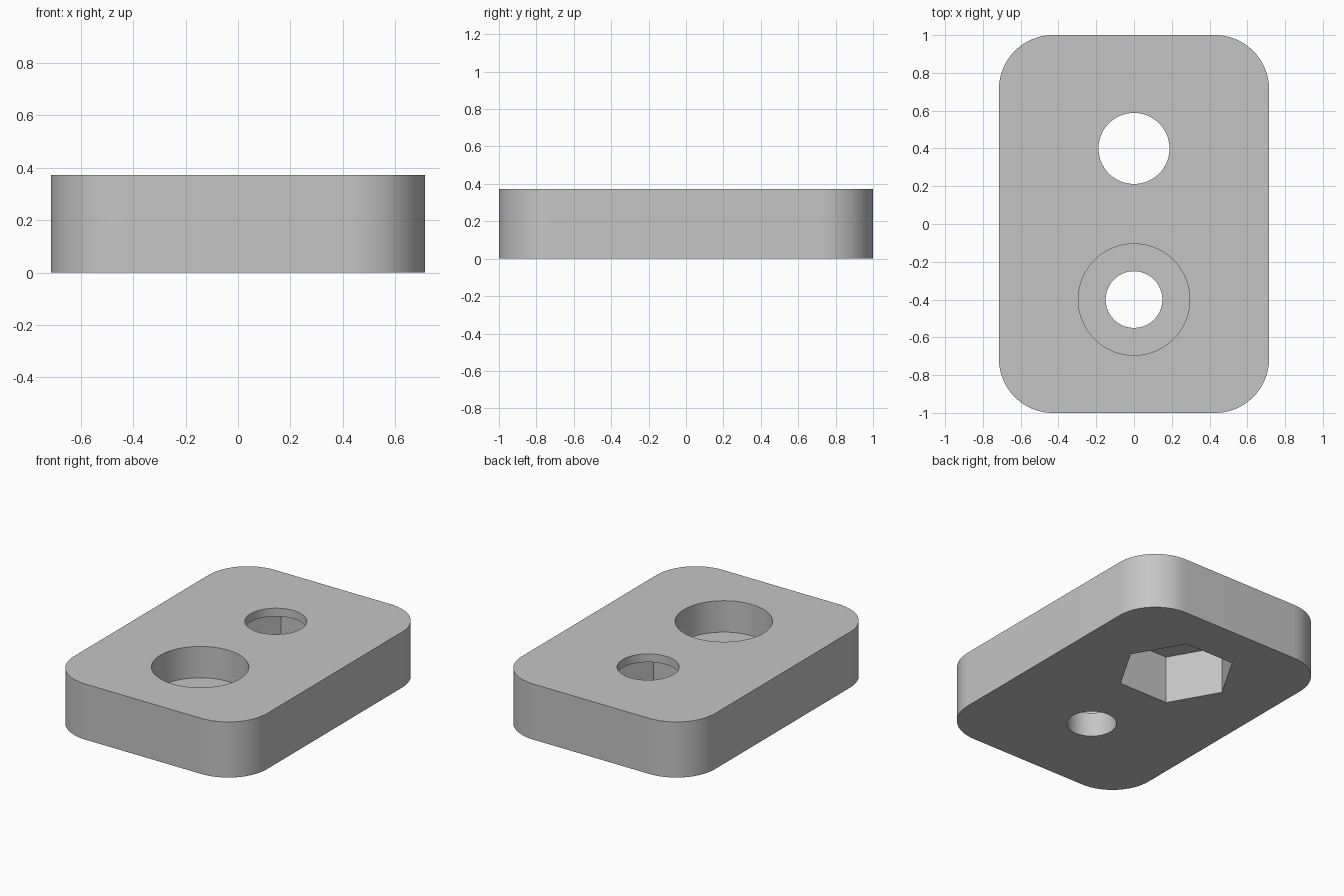
import bpy
import bmesh
import math
from mathutils import Matrix

HEIGHT = 0.372
WIDTH = 1.43
LENGTH = 2.0
CORNER = 0.286

cube = bpy.data.objects.get("Cube")
if cube:
    bpy.data.objects.remove(cube, do_unlink=True)

# Single plain grey material
grey = bpy.data.materials.new("light_grey")
grey.use_nodes = True
colour = (0.56, 0.56, 0.56, 1.0)
grey.diffuse_color = colour
bsdf = next(n for n in grey.node_tree.nodes if n.type == "BSDF_PRINCIPLED")
bsdf.inputs["Base Color"].default_value = colour


def add_object(name, bm):
    mesh = bpy.data.meshes.new(name)
    bm.to_mesh(mesh)
    bm.free()
    mesh.materials.append(grey)
    obj = bpy.data.objects.new(name, mesh)
    bpy.context.scene.collection.objects.link(obj)
    return obj


def cutter(name, y, radius, bottom, top, sides):
    bm = bmesh.new()
    bmesh.ops.create_cone(
        bm, cap_ends=True, segments=sides, radius1=radius, radius2=radius,
        depth=top - bottom,
        matrix=Matrix.Translation((0, y, (top + bottom) / 2))
        @ Matrix.Rotation(math.pi / 2, 4, "Z"))
    obj = add_object(name, bm)
    obj.hide_render = True
    return obj


# Plate with rounded vertical corners
bm = bmesh.new()
bmesh.ops.create_cube(
    bm, size=1, matrix=Matrix.Translation((0, 0, HEIGHT / 2))
    @ Matrix.Diagonal((WIDTH, LENGTH, HEIGHT, 1)))
uprights = [e for e in bm.edges
            if abs(e.verts[0].co.z - e.verts[1].co.z) > HEIGHT / 2]
bmesh.ops.bevel(bm, geom=uprights, offset=CORNER, offset_type="OFFSET",
                segments=20, profile=0.5, affect="EDGES")
plate = add_object("plate", bm)

# Counterbored hole at the front, round hole over a hex pocket at the back
cutters = [
    cutter("counterbore", -0.4, 0.295, HEIGHT - 0.21, HEIGHT + 0.1, 96),
    cutter("front_hole", -0.4, 0.15, -0.1, HEIGHT - 0.1, 72),
    cutter("hex_pocket", 0.4, 0.36, -0.1, HEIGHT - 0.055, 6),
    cutter("back_hole", 0.4, 0.188, 0.2, HEIGHT + 0.1, 72),
]

bpy.ops.object.select_all(action="DESELECT")
plate.select_set(True)
bpy.context.view_layer.objects.active = plate
for tool in cutters:
    mod = plate.modifiers.new(tool.name, "BOOLEAN")
    mod.operation = "DIFFERENCE"
    mod.solver = "EXACT"
    mod.object = tool
    bpy.ops.object.modifier_apply(modifier=mod.name)
    bpy.data.objects.remove(tool, do_unlink=True)

# Smooth round walls, crisp rims
bpy.ops.object.shade_smooth_by_angle(angle=math.radians(30))
